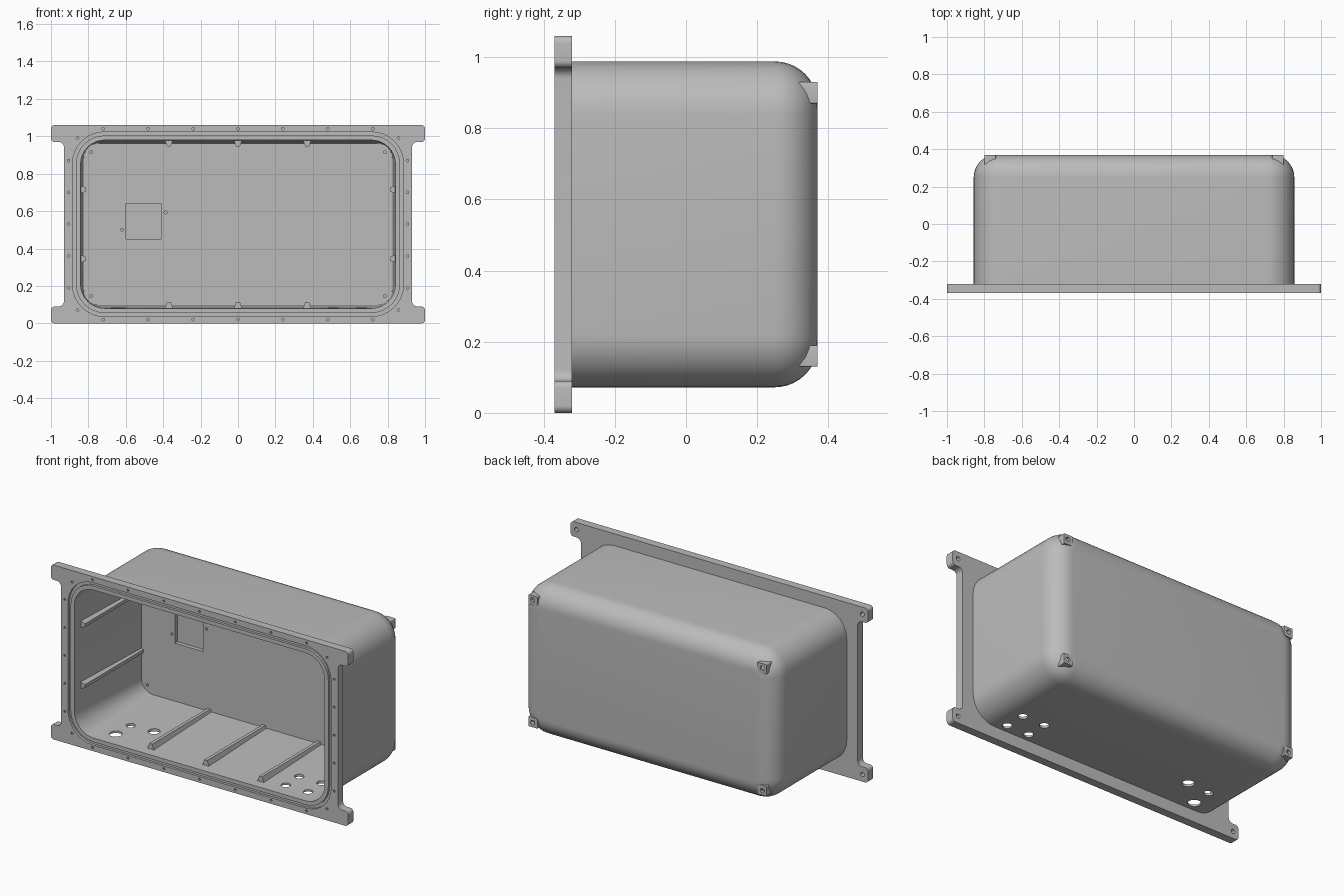
import bpy, bmesh, math
from mathutils import Vector, Matrix

if "Cube" in bpy.data.objects:
    bpy.data.objects.remove(bpy.data.objects["Cube"], do_unlink=True)

CZ = 0.53                      # height of the centre line
FRONT, FLANGE_BACK, FLOOR_Y, BACK = -0.37, -0.32, 0.25, 0.37
SIGNS = [(sx, sz) for sx in (-1, 1) for sz in (-1, 1)]

grey = bpy.data.materials.new("light grey metal")
grey.use_nodes = True
grey.diffuse_color = (0.5, 0.5, 0.5, 1)
grey.node_tree.nodes["Principled BSDF"].inputs["Base Color"].default_value = (0.5, 0.5, 0.5, 1)


def fillet(corners, steps=8):
    """Round the square corners (x, z, radius) of an outline."""
    pts = []
    for i, (x, z, r) in enumerate(corners):
        p = Vector((x, z))
        u = (Vector(corners[i - 1][:2]) - p).normalized()
        v = (Vector(corners[(i + 1) % len(corners)][:2]) - p).normalized()
        c = p + (u + v) * r
        for k in range(steps + 1):
            t = math.pi / 2 * k / steps
            pts.append(c - (v * math.cos(t) + u * math.sin(t)) * r)
    return pts


def rounded_rect(w, h, r):
    return fillet([(w, h, r), (w, -h, r), (-w, -h, r), (-w, h, r)])


def circle(x, z, r, n=16):
    return [(x + r * math.cos(2 * math.pi * k / n), z + r * math.sin(2 * math.pi * k / n))
            for k in range(n)]


def loft(bm, rings, cyclic=False):
    """Skin a list of (outline, y) rings, outlines measured from the centre line."""
    loops = [[bm.verts.new((p[0], y, CZ + p[1])) for p in pts] for pts, y in rings]
    n = len(loops[0])
    pairs = list(zip(loops, loops[1:]))
    if cyclic:
        pairs.append((loops[-1], loops[0]))
    else:
        bm.faces.new(loops[0])
        bm.faces.new(loops[-1])
    for a, b in pairs:
        for i in range(n):
            j = (i + 1) % n
            bm.faces.new((a[i], a[j], b[j], b[i]))


def prism(bm, pts, y0, y1):
    loft(bm, [(pts, y0), (pts, y1)])


def finish(bm, name):
    bmesh.ops.recalc_face_normals(bm, faces=bm.faces)
    mesh = bpy.data.meshes.new(name)
    bm.to_mesh(mesh)
    bm.free()
    mesh.materials.append(grey)
    ob = bpy.data.objects.new(name, mesh)
    bpy.context.scene.collection.objects.link(ob)
    return ob


def cut(ob, cutter):
    """Subtract a cutter and bake the result."""
    cutter.hide_render = True
    mod = ob.modifiers.new("cut", 'BOOLEAN')
    mod.operation, mod.solver, mod.object = 'DIFFERENCE', 'EXACT', cutter
    dg = bpy.context.evaluated_depsgraph_get()
    mesh = bpy.data.meshes.new_from_object(ob.evaluated_get(dg))
    ob.modifiers.clear()
    ob.data = mesh


def smooth(ob):
    bpy.ops.object.select_all(action='DESELECT')
    ob.select_set(True)
    bpy.context.view_layer.objects.active = ob
    bpy.ops.object.shade_smooth_by_angle(angle=math.radians(30))


# Tapered cavity shared by flange and shell
bm = bmesh.new()
loft(bm, [(rounded_rect(0.842, 0.45, 0.13), FRONT - 0.01),
          (rounded_rect(0.825, 0.432, 0.08), FLOOR_Y)])
cavity = finish(bm, "cavity_cutter")

# Mounting flange with four ears
quarter = [(0.93, 0.44, 0.03), (1, 0.44, 0.02), (1, 0.53, 0.02)]
outline = (quarter
           + [(-x, z, r) for x, z, r in reversed(quarter)]
           + [(-x, -z, r) for x, z, r in quarter]
           + [(x, -z, r) for x, z, r in reversed(quarter)])
bm = bmesh.new()
prism(bm, fillet(outline), FRONT, FLANGE_BACK)
flange = finish(bm, "flange")
cut(flange, cavity)

# Seal groove, screw holes and blind holes behind the ears
bm = bmesh.new()
outer, inner = rounded_rect(0.885, 0.493, 0.17), rounded_rect(0.866, 0.474, 0.151)
loft(bm, [(outer, FRONT - 0.01), (outer, FRONT + 0.015),
          (inner, FRONT + 0.015), (inner, FRONT - 0.01)], cyclic=True)
screws = [(0.24 * i, s * 0.51) for i in range(-3, 4) for s in (-1, 1)]
screws += [(s * 0.906, 0.17 * i) for i in range(-2, 3) for s in (-1, 1)]
screws += [(sx * 0.858, sz * 0.46) for sx, sz in SIGNS]
for x, z in screws:
    prism(bm, circle(x, z, 0.007, 10), FRONT - 0.01, FRONT + 0.03)
for sx, sz in SIGNS:
    prism(bm, circle(sx * 0.962, sz * 0.487, 0.013), FLANGE_BACK - 0.03, FLANGE_BACK + 0.01)
cutter = finish(bm, "flange_cutter")
cut(flange, cutter)
bpy.data.objects.remove(cutter, do_unlink=True)
smooth(flange)

# Deep shell with a rounded back
bm = bmesh.new()
rings = [(rounded_rect(0.857, 0.458, 0.15), FLANGE_BACK)]
R = BACK - FLOOR_Y
for k in range(11):
    t = math.pi / 2 * k / 10
    d = R * (1 - math.cos(t))
    rings.append((rounded_rect(0.857 - d, 0.458 - d, 0.15 - d), FLOOR_Y + R * math.sin(t)))
loft(bm, rings)
shell = finish(bm, "shell")
cut(shell, cavity)

# Recess, back wall holes and cable holes in the floor
bm = bmesh.new()
prism(bm, [(-0.6, -0.08), (-0.41, -0.08), (-0.41, 0.11), (-0.6, 0.11)], FLOOR_Y - 0.02, FLOOR_Y + 0.025)
back_holes = [(-0.62, -0.03), (-0.387, 0.063)] + [(sx * 0.785, sz * 0.385) for sx, sz in SIGNS]
for x, z in back_holes:
    prism(bm, circle(x, z, 0.008, 12), FLOOR_Y - 0.02, FLOOR_Y + 0.03)
cable_holes = [(-0.64, -0.26, 0.036), (-0.63, -0.13, 0.026), (-0.48, -0.12, 0.034)]
cable_holes += [(x, y, 0.027) for x in (0.51, 0.66) for y in (-0.27, -0.14)]
for x, y, r in cable_holes:
    bmesh.ops.create_cone(bm, cap_ends=True, segments=24, radius1=r, radius2=r, depth=0.1,
                          matrix=Matrix.Translation((x, y, 0.08)))
cutter = finish(bm, "shell_cutter")
cut(shell, cutter)
for helper in (cutter, cavity):
    bpy.data.objects.remove(helper, do_unlink=True)
smooth(shell)

# Stiffening ribs along the inner walls
bm = bmesh.new()
section = [(-0.022, 0), (0.022, 0), (0.01, 1), (-0.01, 1)]
for s in (-1, 1):
    for x in (-0.37, 0, 0.37):
        prism(bm, [(x + a, s * (0.45 - 0.034 * b)) for a, b in section], -0.31, FLOOR_Y + 0.01)
    for z in (-0.185, 0.185):
        prism(bm, [(s * (0.846 - 0.034 * b), z + a) for a, b in section], -0.31, FLOOR_Y + 0.01)
finish(bm, "wall_ribs")

# Corner feet on the back, each with a blind hole
bm = bmesh.new()
foot = fillet([(0.738, 0.34, 0.02), (0.8, 0.34, 0.004), (0.8, 0.4, 0.004), (0.738, 0.4, 0.004)], 4)
for sx, sz in SIGNS:
    prism(bm, [(sx * p[0], sz * p[1]) for p in foot], 0.305, BACK)
feet = finish(bm, "back_feet")
bm = bmesh.new()
for sx, sz in SIGNS:
    prism(bm, circle(sx * 0.772, sz * 0.372, 0.014), BACK - 0.03, BACK + 0.01)
cutter = finish(bm, "feet_cutter")
cut(feet, cutter)
bpy.data.objects.remove(cutter, do_unlink=True)
smooth(feet)
